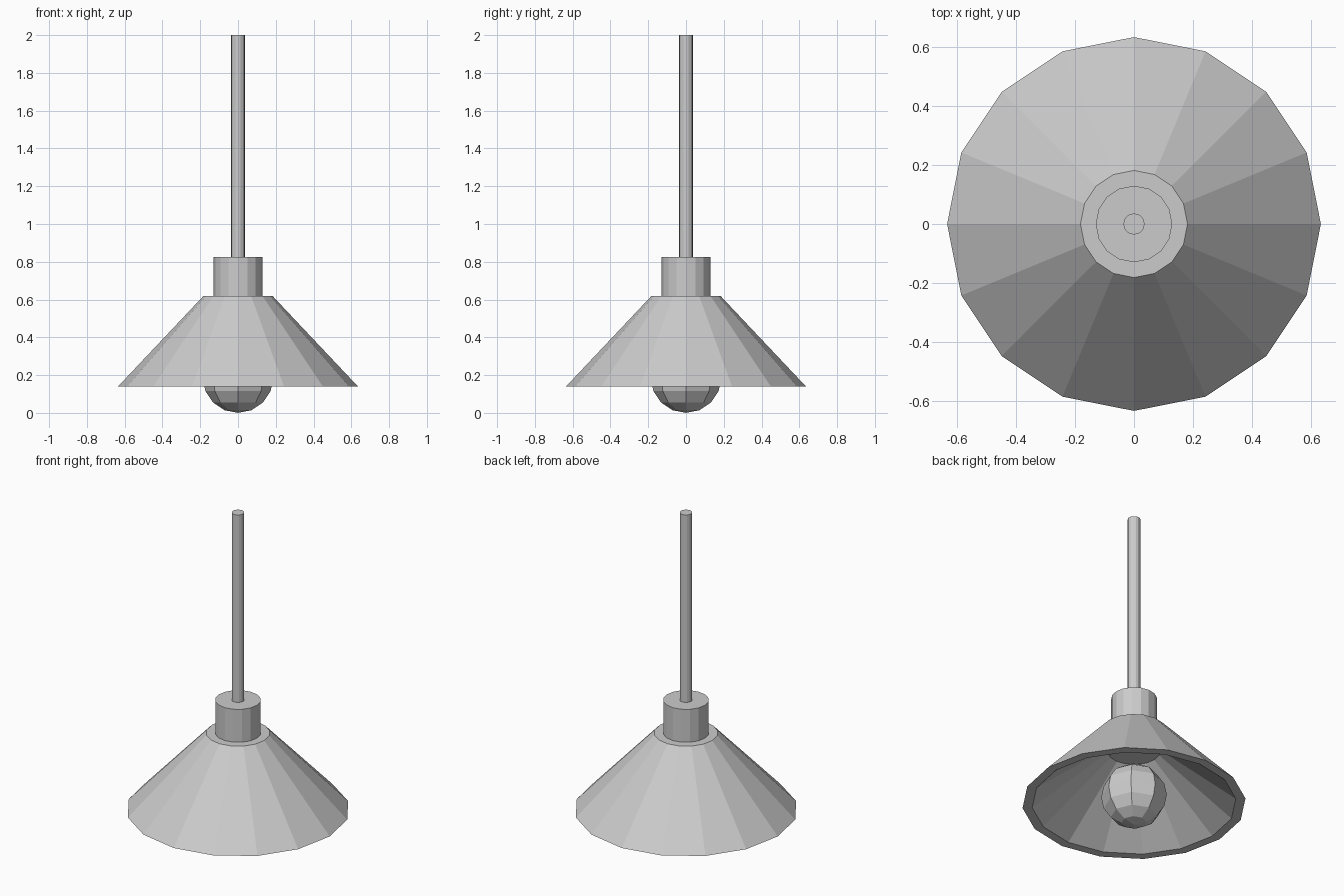
import bpy, bmesh, math

if "Cube" in bpy.data.objects:
    bpy.data.objects.remove(bpy.data.objects["Cube"])

SIDES = 16

grey = bpy.data.materials.new("light_grey")
grey.diffuse_color = (0.6, 0.6, 0.6, 1)
grey.use_nodes = True
grey.node_tree.nodes["Principled BSDF"].inputs["Base Color"].default_value = grey.diffuse_color


def finish(name, bm):
    bmesh.ops.recalc_face_normals(bm, faces=bm.faces)
    mesh = bpy.data.meshes.new(name)
    bm.to_mesh(mesh)
    bm.free()
    mesh.materials.append(grey)
    obj = bpy.data.objects.new(name, mesh)
    bpy.context.collection.objects.link(obj)
    return obj


def lathe(name, profile):
    """Flat-sided solid of revolution, capped at both ends of the profile."""
    bm = bmesh.new()
    rings = []
    for r, z in profile:
        rings.append([bm.verts.new((r * math.cos(a), r * math.sin(a), z))
                      for a in (2 * math.pi * i / SIDES for i in range(SIDES))])
    for low, high in zip(rings, rings[1:]):
        for i in range(SIDES):
            j = (i + 1) % SIDES
            bm.faces.new((low[i], low[j], high[j], high[i]))
    bm.faces.new(rings[0])
    bm.faces.new(rings[-1])
    return finish(name, bm)


# Hollow conical shade: inner ceiling, inner wall, flat rim, outer wall, top
lathe("shade", [(0.15, 0.48), (0.58, 0.14), (0.635, 0.14), (0.182, 0.62)])

# Socket on top of the shade, and the hanging rod above it
lathe("socket", [(0.13, 0.615), (0.13, 0.826)])
lathe("rod", [(0.036, 0.82), (0.036, 2.0)])

# Faceted bulb
bm = bmesh.new()
bmesh.ops.create_uvsphere(bm, u_segments=8, v_segments=8, radius=0.187)
bulb = finish("bulb", bm)
bulb.location.z = 0.187
